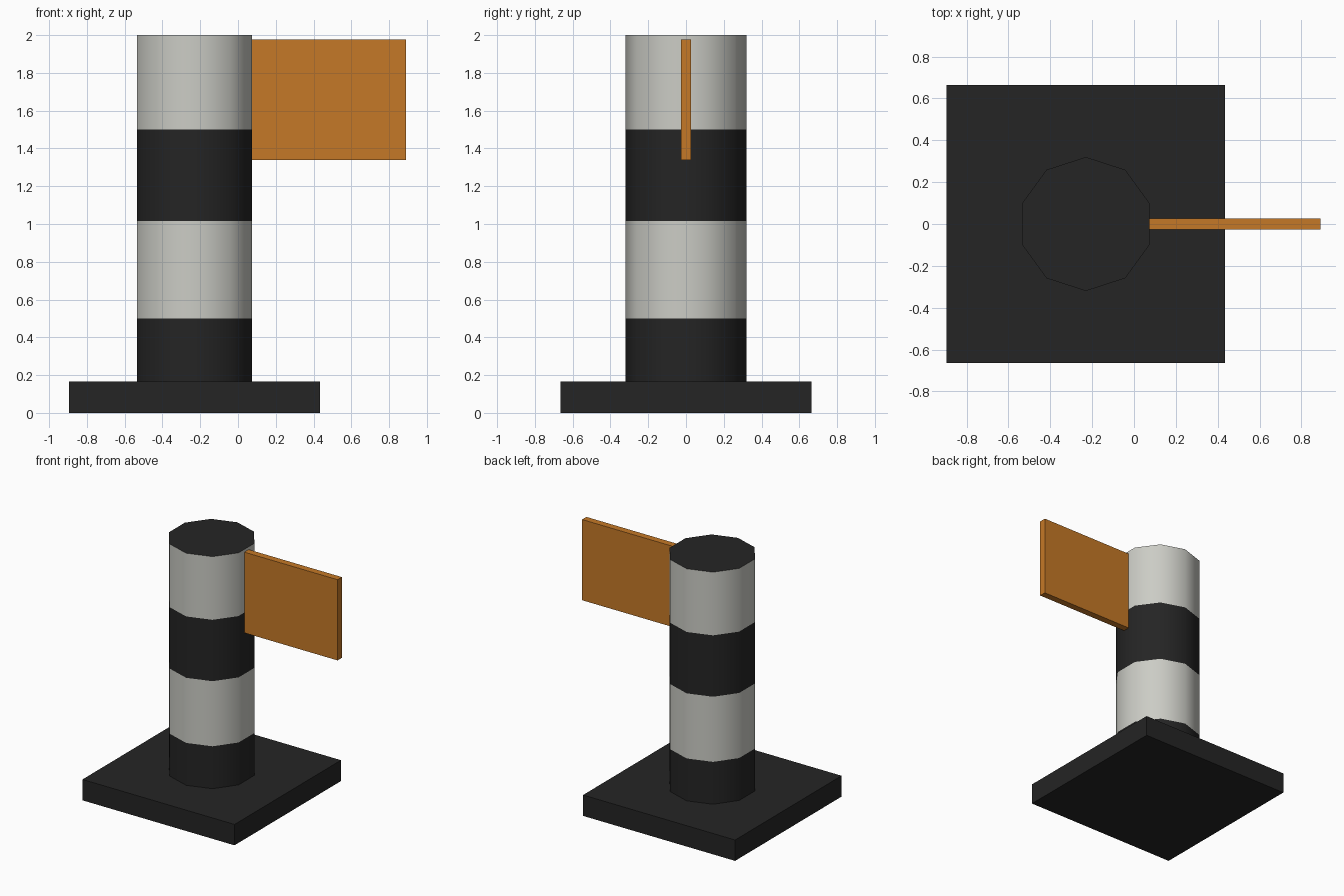
import bpy
import bmesh
import math

cube = bpy.data.objects.get("Cube")
if cube:
    bpy.data.objects.remove(cube, do_unlink=True)


def material(name, r, g, b):
    mat = bpy.data.materials.new(name)
    mat.use_nodes = True
    mat.diffuse_color = (r, g, b, 1)
    shader = mat.node_tree.nodes["Principled BSDF"]
    shader.inputs["Base Color"].default_value = (r, g, b, 1)
    shader.inputs["Roughness"].default_value = 0.8
    return mat


black = material("black", 0.018, 0.018, 0.018)
white = material("off_white", 0.60, 0.605, 0.56)
orange = material("orange", 0.56, 0.19, 0.02)


def add_object(name, bm, mats):
    mesh = bpy.data.meshes.new(name)
    bm.normal_update()
    bm.to_mesh(mesh)
    bm.free()
    for mat in mats:
        mesh.materials.append(mat)
    obj = bpy.data.objects.new(name, mesh)
    bpy.context.collection.objects.link(obj)
    return obj


def box(name, low, high, mat):
    bm = bmesh.new()
    bmesh.ops.create_cube(bm, size=1)
    for v in bm.verts:
        v.co = [(a + b) / 2 + c * (b - a) for a, b, c in zip(low, high, v.co)]
    return add_object(name, bm, [mat])


# Square base plate
box("base_plate", (-0.895, -0.665, 0), (0.435, 0.665, 0.165), black)

# Ten-sided striped post: stacked rings, smooth sides, flat caps
SIDES, RADIUS, CENTRE_X = 10, 0.32, -0.23
bm = bmesh.new()
rings = []
for z in (0.16, 0.5, 1.015, 1.5, 2.0):
    ring = []
    for i in range(SIDES):
        a = math.pi / 2 + math.tau * i / SIDES
        ring.append(bm.verts.new((CENTRE_X + RADIUS * math.cos(a),
                                  RADIUS * math.sin(a), z)))
    rings.append(ring)
for band, (lower, upper) in enumerate(zip(rings, rings[1:])):
    for i in range(SIDES):
        j = (i + 1) % SIDES
        face = bm.faces.new((lower[i], lower[j], upper[j], upper[i]))
        face.smooth = True
        face.material_index = band % 2
bm.faces.new(rings[0][::-1])
bm.faces.new(rings[-1])
for edge in bm.edges:
    if edge.calc_face_angle(0) > math.radians(60):
        edge.smooth = False
add_object("striped_post", bm, [black, white])

# Flat sign board on the left of the post
box("sign_board", (0.06, -0.027, 1.34), (0.89, 0.027, 1.978), orange)
